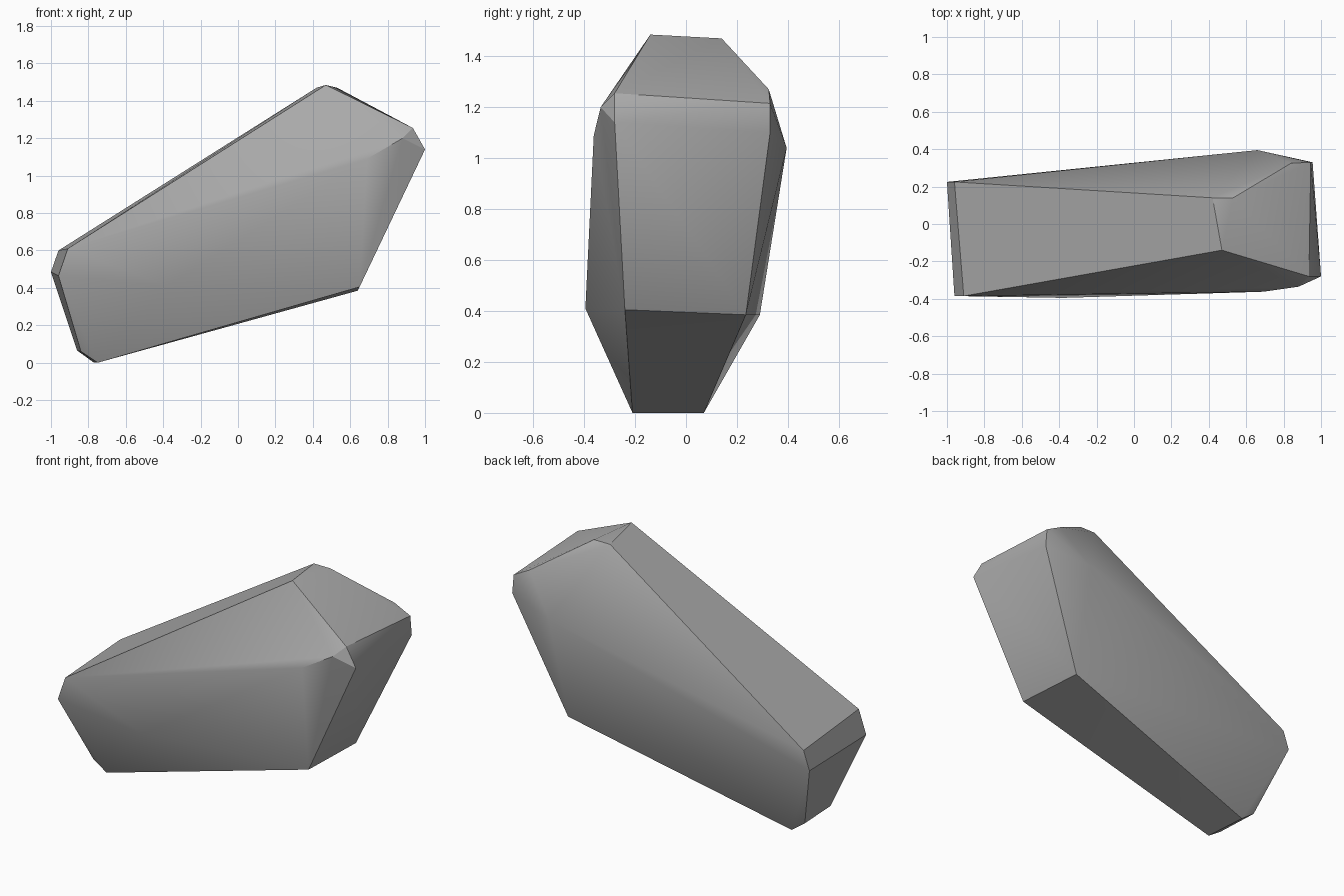
import bpy
import bmesh
import math

cube = bpy.data.objects.get("Cube")
if cube:
    bpy.data.objects.remove(cube, do_unlink=True)

# Stone colour
stone = bpy.data.materials.new("stone grey")
stone.use_nodes = True
colour = (0.4, 0.4, 0.4, 1)
stone.diffuse_color = colour
stone.node_tree.nodes["Principled BSDF"].inputs["Base Color"].default_value = colour

# Corners of the chipped boulder, grouped by region
peak = [(0.47, -0.14, 1.485), (0.42, 0.14, 1.47), (0.53, 0.14, 1.47)]
low_end = [(-0.96, 0.225, 0.6), (-0.91, -0.385, 0.61),
           (-1.0, 0.225, 0.485), (-0.96, -0.385, 0.465)]
foot = [(-0.75, -0.21, 0), (-0.77, 0.07, 0),
        (-0.84, -0.21, 0.06), (-0.86, 0.07, 0.065)]
high_end = [(1.0, -0.28, 1.14), (0.955, 0.33, 1.10), (0.935, -0.28, 1.255),
            (0.945, 0.33, 1.215), (0.84, 0.325, 1.27),
            (0.65, -0.24, 0.405), (0.64, 0.235, 0.385)]
front_bulge = [(0.88, -0.335, 1.2), (0.69, -0.362, 1.09), (-0.38, -0.395, 0.41)]
back_bulge = [(0.66, 0.395, 1.04), (-0.34, 0.29, 0.385)]

# Wrap the corners in a convex skin and merge nearly flat facets
bm = bmesh.new()
for point in peak + low_end + foot + high_end + front_bulge + back_bulge:
    bm.verts.new(point)
bmesh.ops.convex_hull(bm, input=bm.verts[:])
bmesh.ops.dissolve_limit(bm, angle_limit=math.radians(2),
                         verts=bm.verts[:], edges=bm.edges[:])
bmesh.ops.recalc_face_normals(bm, faces=bm.faces[:])
mesh = bpy.data.meshes.new("boulder")
bm.to_mesh(mesh)
bm.free()
mesh.materials.append(stone)

boulder = bpy.data.objects.new("boulder", mesh)
bpy.context.collection.objects.link(boulder)
bpy.ops.object.select_all(action="DESELECT")
boulder.select_set(True)
bpy.context.view_layer.objects.active = boulder
bpy.ops.object.shade_smooth_by_angle(angle=math.radians(30))
